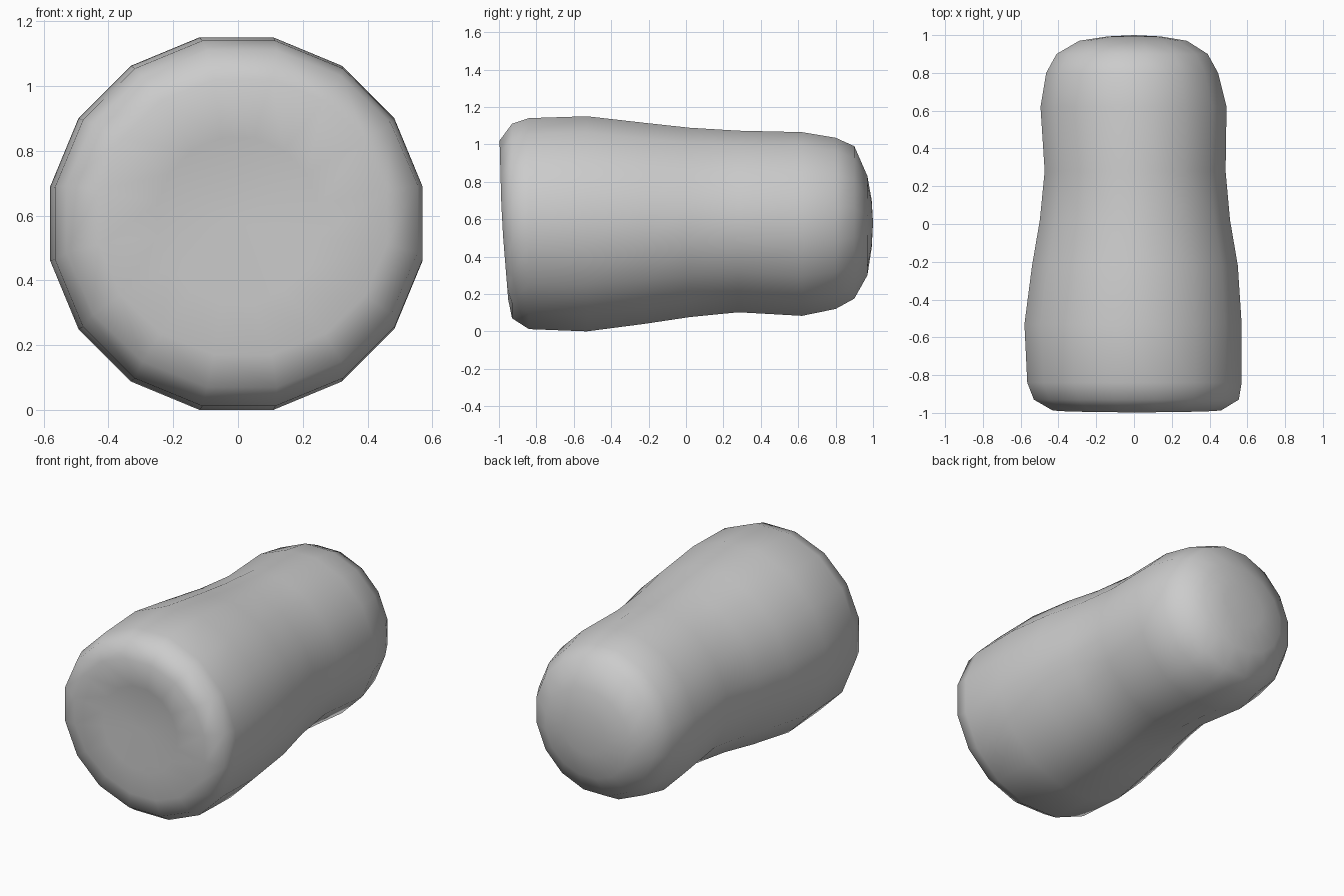
import bpy, bmesh
from math import cos, sin, pi

if "Cube" in bpy.data.objects:
    bpy.data.objects.remove(bpy.data.objects["Cube"])

N = 16  # sides of the lumpy barrel

# Cross-sections along the length:
# y, left x, right x, bottom z, top z, diagonal pinch
SECTIONS = [
    (-0.955, -0.25, 0.25, 0.33, 0.84, 0.0),    # dished front face
    (-0.985, -0.43, 0.46, 0.17, 1.02, 0.0),    # front rim
    (-0.93, -0.53, 0.555, 0.07, 1.11, 0.0),
    (-0.84, -0.565, 0.57, 0.012, 1.14, 0.0),
    (-0.53, -0.58, 0.57, 0.0, 1.15, 0.0),
    (-0.22, -0.54, 0.55, 0.04, 1.115, 0.005),
    (0.02, -0.50, 0.51, 0.075, 1.09, 0.02),
    (0.28, -0.475, 0.487, 0.10, 1.075, 0.03),  # waist
    (0.62, -0.495, 0.49, 0.083, 1.065, 0.0),
    (0.80, -0.465, 0.445, 0.12, 1.035, 0.0),
    (0.90, -0.41, 0.39, 0.175, 0.99, 0.0),
    (0.97, -0.29, 0.28, 0.30, 0.83, 0.0),      # rounded back
    (0.993, -0.14, 0.14, 0.45, 0.70, 0.0),
]


def add_ring(bm, y, xl, xr, z0, z1, pinch):
    cx, cz = (xl + xr) / 2, (z0 + z1) / 2
    fit = 1 / cos(pi / N)
    verts = []
    for i in range(N):
        a = 2 * pi * (i + 0.5) / N
        k = fit * (1 - pinch * sin(2 * a) ** 2)
        # lower half of the front rim leans back slightly
        dy = 0.0
        if y < -0.96:
            dy = 0.035 * max(0, -sin(a)) - 0.012 * max(0, sin(a))
        verts.append(bm.verts.new((cx + cos(a) * k * (xr - xl) / 2, y + dy,
                                   cz + sin(a) * k * (z1 - z0) / 2)))
    return verts


bm = bmesh.new()
rings = [add_ring(bm, *s) for s in SECTIONS]
for r, s in zip(rings, rings[1:]):
    for i in range(N):
        j = (i + 1) % N
        bm.faces.new((r[i], r[j], s[j], s[i]))

# End caps as fans
for ring, centre in ((rings[0], (0, -0.95, 0.58)), (rings[-1], (0, 1.0, 0.58))):
    c = bm.verts.new(centre)
    for i in range(N):
        bm.faces.new((ring[i], ring[(i + 1) % N], c))
bmesh.ops.recalc_face_normals(bm, faces=bm.faces)
for f in bm.faces:
    f.smooth = True

mesh = bpy.data.meshes.new("lumpy_barrel")
bm.to_mesh(mesh)
bm.free()
body = bpy.data.objects.new("lumpy_barrel", mesh)
bpy.context.collection.objects.link(body)
